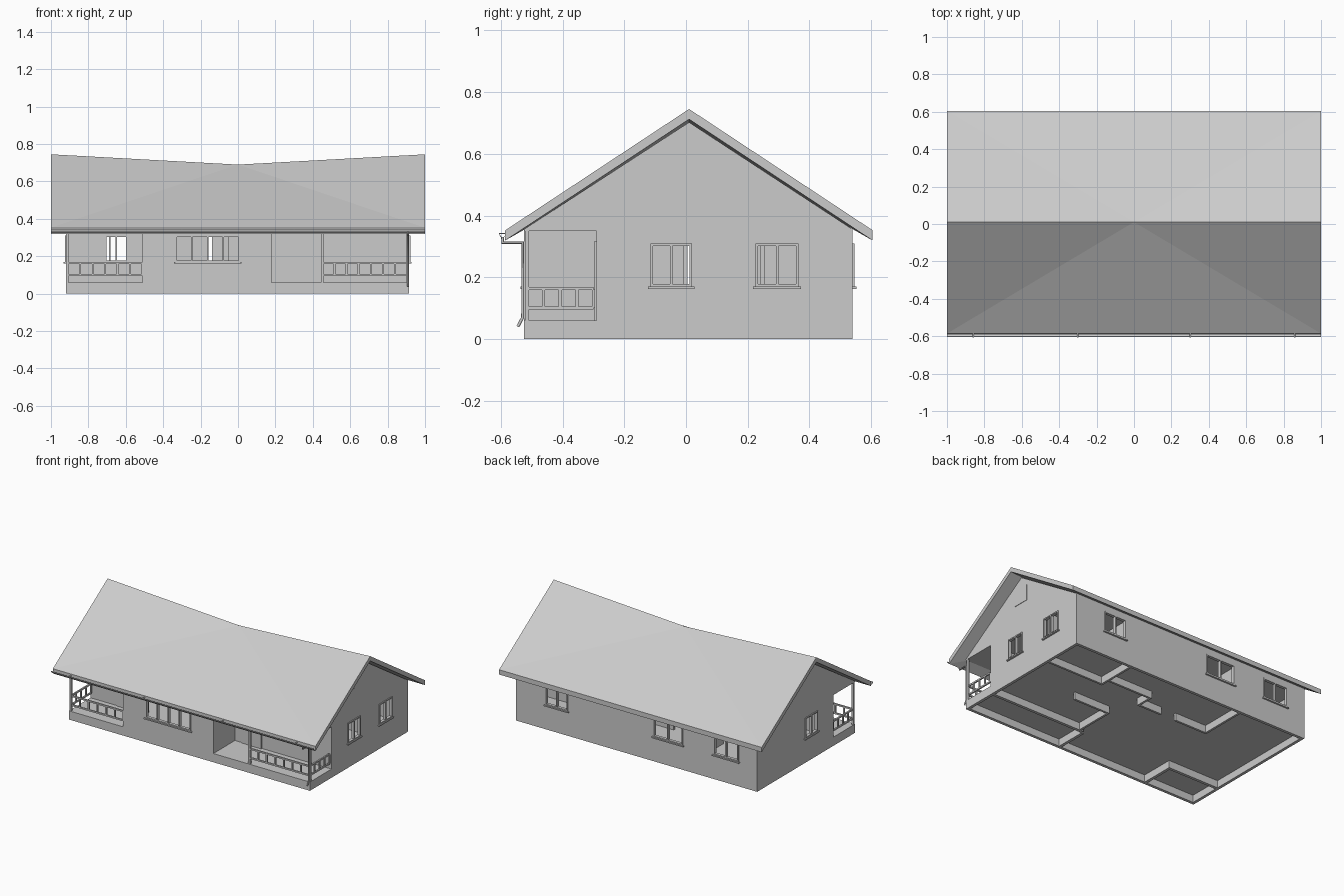
import bpy, bmesh, math
from mathutils import Vector

if "Cube" in bpy.data.objects:
    bpy.data.objects.remove(bpy.data.objects["Cube"])

grey = bpy.data.materials.new("plain grey")
grey.use_nodes = True
grey.diffuse_color = (0.6, 0.6, 0.6, 1)
grey.node_tree.nodes["Principled BSDF"].inputs["Base Color"].default_value = (0.6, 0.6, 0.6, 1)


def finish(name, bm):
    bmesh.ops.recalc_face_normals(bm, faces=bm.faces)
    mesh = bpy.data.meshes.new(name)
    bm.to_mesh(mesh)
    bm.free()
    mesh.materials.append(grey)
    obj = bpy.data.objects.new(name, mesh)
    bpy.context.collection.objects.link(obj)
    return obj


def add_box(bm, x0, x1, y0, y1, z0, z1):
    verts = bmesh.ops.create_cube(bm, size=1)["verts"]
    lo, hi = Vector((x0, y0, z0)), Vector((x1, y1, z1))
    for v in verts:
        v.co = (lo + hi) / 2 + v.co * (hi - lo)


def boxes(name, items):
    bm = bmesh.new()
    for item in items:
        add_box(bm, *item)
    return finish(name, bm)


def prism(name, profile, x0, x1):
    """Extrude a (y, z) outline along x."""
    bm = bmesh.new()
    face = bm.faces.new([bm.verts.new((x0, y, z)) for y, z in profile])
    ext = bmesh.ops.extrude_face_region(bm, geom=[face])["geom"]
    bmesh.ops.translate(bm, vec=(x1 - x0, 0, 0),
                        verts=[g for g in ext if isinstance(g, bmesh.types.BMVert)])
    return finish(name, bm)


# Main dimensions
L, R, F, B = -0.92, 0.915, -0.525, 0.54      # outer walls
T, FLOOR, CEIL, TOP = 0.02, 0.06, 0.35, 0.36
PORCH, PL, PR = -0.29, -0.51, 0.18           # porch back wall and inner ends
W0, W1 = 0.17, 0.31                          # window sill and head

# Windows: side it faces, start, end along the wall, wall plane, number of panes
windows = [
    ("front", -0.334, 0.01, F, 4),
    ("back", 0.52, 0.69, B, 2),
    ("back", -0.355, -0.13, B, 2),
    ("back", -0.78, -0.59, B, 2),
    ("right", -0.115, 0.02, R, 2),
    ("right", 0.225, 0.365, R, 2),
    ("left", -0.115, 0.02, L, 2),
    ("front", -0.71, -0.59, PORCH, 2),
]


def wall_box(side, plane, a0, a1, d0, d1, z0, z1):
    """Box on a wall: a along the wall, d outwards from its plane."""
    s = -1 if side in ("front", "left") else 1
    p, q = sorted((plane + s * d0, plane + s * d1))
    if side in ("front", "back"):
        return (a0, a1, p, q, z0, z1)
    return (p, q, a0, a1, z0, z1)


# House body with rooms, porches, hollow base and openings cut out
body = boxes("house_walls", [(L, R, F, B, 0, TOP)])
cuts = [
    (L + T, R - T, PORCH + T, B - T, FLOOR + 0.005, CEIL - 0.005),
    (PL + T, PR - T, F + T, PORCH + 0.03, FLOOR + 0.005, CEIL - 0.005),
    (L - 0.1, PL, F - 0.1, PORCH, FLOOR, CEIL),
    (PR, R + 0.1, F - 0.1, PORCH, FLOOR, CEIL),
    (L + T, R - T, F + T, B - T, -0.1, FLOOR - 0.01),
]
cuts += [wall_box(s, p, a, b, -0.04, 0.04, W0, W1) for s, a, b, p, n in windows]
for i, cut in enumerate(cuts):
    cutter = boxes("cutter", [cut])
    cutter.hide_render = True
    mod = body.modifiers.new("cut", "BOOLEAN")
    mod.operation = "DIFFERENCE"
    mod.solver = "EXACT"
    mod.object = cutter
    bpy.context.view_layer.objects.active = body
    bpy.ops.object.modifier_apply(modifier=mod.name)
    bpy.data.objects.remove(cutter)

# Window frames, mullions and sills
for i, (side, a, b, p, n) in enumerate(windows):
    w = 0.008
    parts = [(a, b, -0.015, 0.006, W0, W0 + w), (a, b, -0.015, 0.006, W1 - w, W1),
             (a - 0.008, b + 0.008, 0, 0.012, W0 - 0.008, W0)]
    for k in range(n + 1):
        c = a + w / 2 + (b - a - w) * k / n
        parts.append((c - w / 2, c + w / 2, -0.015, 0.006, W0, W1))
    boxes(f"{side}_window_{i}", [wall_box(side, p, *q) for q in parts])

# Interior partitions, running down through the open base
t = 0.015
partitions = [
    (0.46, R - T, 0.24, 0.24 + t), (0.46, 0.46 + t, 0.24, B - T),
    (0.2, 0.48, -0.01, -0.01 + t), (0.2, 0.2 + t, PORCH, -0.01),
    (-0.42, -0.165, 0.19, 0.19 + t), (-0.05, 0.12, 0.19, 0.19 + t),
    (-0.42, -0.42 + t, 0.19, B - T), (0.12, 0.12 + t, 0.19, 0.3),
    (0.12, 0.46, 0.3, 0.3 + t),
]
boxes("partitions", [(*q, 0.0, CEIL - 0.003) for q in partitions])
footings = [(L + T, PL, PORCH, PORCH + T), (PL - T, PL, F + T, PORCH),
            (PR, R - T, PORCH, PORCH + T), (PR - T, PR, F + T, PORCH)]
boxes("porch_footings", [(*q, 0.0, FLOOR - 0.008) for q in footings])

# Porch doors
boxes("front_door", [(0.235, 0.31, PORCH - 0.006, PORCH, FLOOR, 0.315),
                     (0.312, 0.385, PORCH - 0.008, PORCH, FLOOR, 0.315)])
boxes("side_porch_door", [(-0.714, -0.586, PORCH - 0.006, PORCH, FLOOR, W0 - 0.008)])


# Porch railings and posts
def railing(name, axis, a0, a1, c, gaps):
    w = 0.005
    spans = [(a0, a1, FLOOR + 0.035, FLOOR + 0.045), (a0, a1, 0.158, 0.168)]
    for k in range(gaps + 1):
        m = a0 + (a1 - a0) * k / gaps
        spans.append((m - w, m + w, FLOOR + 0.04, 0.16))
    if axis == "x":
        boxes(name, [(p, q, c - w, c + w, z, h) for p, q, z, h in spans])
    else:
        boxes(name, [(c - w, c + w, p, q, z, h) for p, q, z, h in spans])


RY = F + 0.01
railing("left_front_railing", "x", L + 0.01, PL, RY, 6)
railing("right_front_railing", "x", 0.45, R - 0.01, RY, 7)
railing("left_side_railing", "y", RY, PORCH - 0.01, L + 0.01, 4)
railing("right_side_railing", "y", RY, PORCH - 0.01, R - 0.01, 4)
boxes("porch_posts", [(x - 0.007, x + 0.007, RY - 0.007, RY + 0.007, FLOOR, CEIL)
                      for x in (L + 0.008, 0.45, R - 0.008)])

# Gable ends with attic hatches
RIDGE = 0.01
gable = [(F, TOP - 0.005), (B, TOP - 0.005), (RIDGE, 0.702)]
prism("right_gable", gable, R - T, R)
prism("left_gable", gable, L, L + T)
boxes("attic_hatches", [(R, R + 0.003, -0.05, 0.06, 0.52, 0.63),
                        (L - 0.003, L, -0.05, 0.06, 0.52, 0.63)])

# Roof with a ridge that sags in the middle
bm = bmesh.new()
EF, EB, TH = -0.586, 0.605, 0.033
layers = []
for drop in (0, TH):
    pts = [(-1, EF, 0.352), (1, EF, 0.352), (1, EB, 0.352), (-1, EB, 0.352),
           (-1, RIDGE, 0.745), (0, RIDGE, 0.69), (1, RIDGE, 0.745)]
    v = [bm.verts.new((x, y, z - drop)) for x, y, z in pts]
    for tri in ((0, 1, 5), (1, 6, 5), (0, 5, 4), (2, 3, 5), (2, 5, 6), (3, 4, 5)):
        bm.faces.new([v[k] for k in tri])
    layers.append(v)
up, low = layers
outline = (0, 1, 6, 2, 3, 4)
for k, m in zip(outline, outline[1:] + outline[:1]):
    bm.faces.new((up[k], up[m], low[m], low[k]))
finish("roof", bm)

# Gutter: thin half-round channel with hooks
GY, GZ = -0.594, 0.342
arc = [math.pi + math.pi * k / 8 for k in range(9)]
outer = [(GY + 0.011 * math.cos(a), GZ + 0.014 * math.sin(a)) for a in arc]
inner = [(GY + 0.009 * math.cos(a), GZ + 0.012 * math.sin(a)) for a in reversed(arc)]
prism("gutter", outer + inner, -1, 1)
boxes("gutter_hooks", [(x - 0.004, x + 0.004, GY - 0.012, GY + 0.008, GZ - 0.002, GZ + 0.002)
                       for x in (-0.86, -0.3, 0.3, 0.86)])

# Downpipe
curve = bpy.data.curves.new("downpipe", "CURVE")
curve.dimensions = "3D"
curve.bevel_depth = 0.005
curve.bevel_resolution = 2
curve.use_fill_caps = True
path = [(GY, 0.33), (GY, 0.312), (F - 0.004, 0.312), (F - 0.004, 0.07), (F - 0.02, 0.04)]
spline = curve.splines.new("POLY")
spline.points.add(len(path) - 1)
for point, (y, z) in zip(spline.points, path):
    point.co = (R - 0.006, y, z, 1)
curve.materials.append(grey)
pipe = bpy.data.objects.new("downpipe", curve)
bpy.context.collection.objects.link(pipe)
